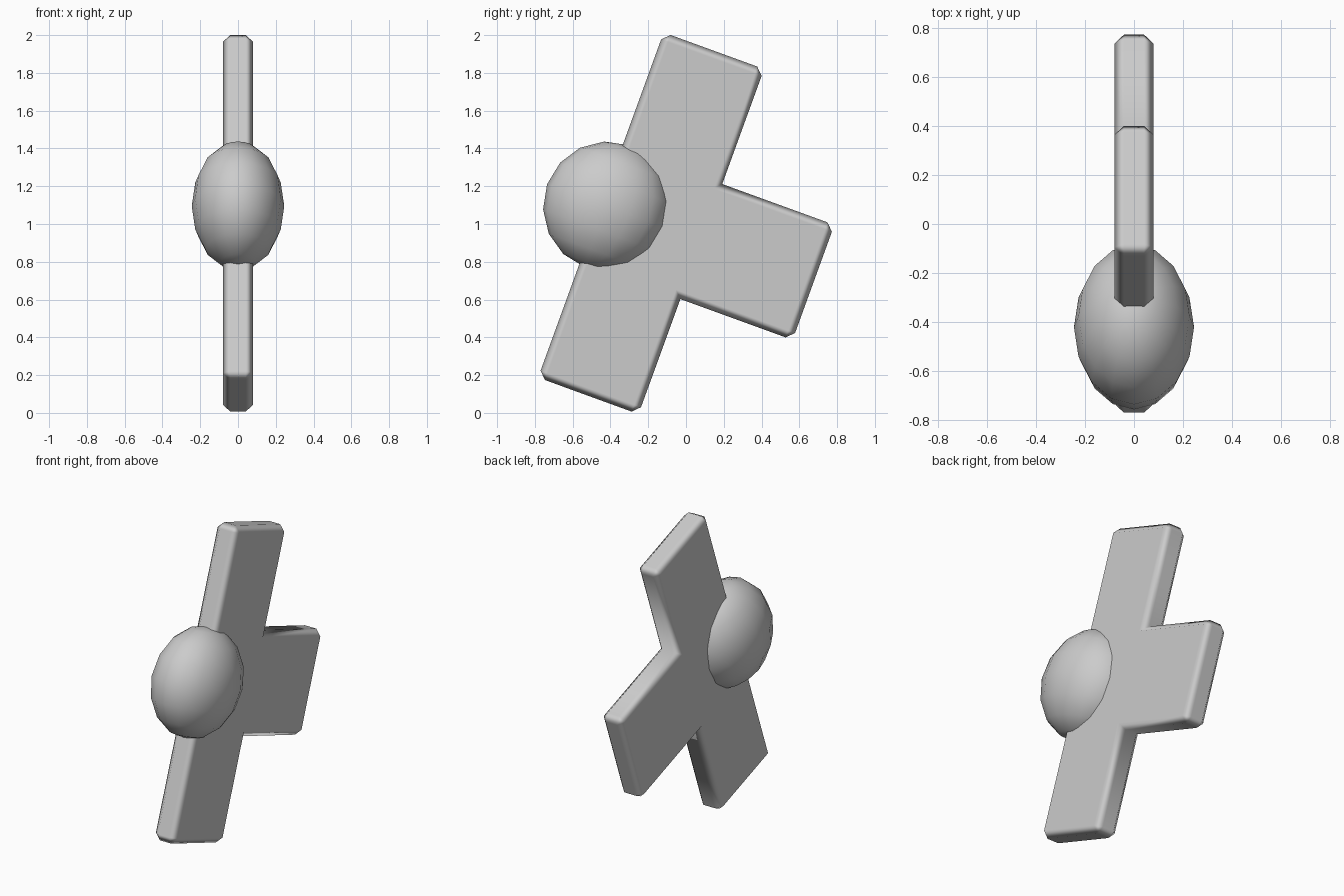
import bpy, bmesh, math
from mathutils import Matrix

if "Cube" in bpy.data.objects:
    bpy.data.objects.remove(bpy.data.objects["Cube"])

TILT = Matrix.Rotation(math.radians(-20), 4, 'X')   # whole model leans back


def finish(name, bm):
    bmesh.ops.transform(bm, matrix=TILT, verts=bm.verts)
    bmesh.ops.recalc_face_normals(bm, faces=bm.faces)
    for f in bm.faces:
        f.smooth = True
    mesh = bpy.data.meshes.new(name)
    bm.to_mesh(mesh)
    bm.free()
    ob = bpy.data.objects.new(name, mesh)
    bpy.context.collection.objects.link(ob)
    return ob


# T-shaped plate: profile in the untilted y/z plane, extruded along x
HALF = 0.08
profile = [(-0.80, -0.092), (-0.234, -0.092), (-0.234, 0.556), (0.398, 0.556),
           (0.398, 1.204), (-0.234, 1.204), (-0.234, 1.852), (-0.80, 1.852)]
bm = bmesh.new()
face = bm.faces.new([bm.verts.new((-HALF, y, z)) for y, z in profile])
ext = bmesh.ops.extrude_face_region(bm, geom=[face])
bmesh.ops.translate(bm, vec=(2 * HALF, 0, 0),
                    verts=[v for v in ext['geom'] if isinstance(v, bmesh.types.BMVert)])
bmesh.ops.recalc_face_normals(bm, faces=bm.faces)
# chamfer every edge except the two inner corners
edges = [e for e in bm.edges if e.is_convex or
         abs(e.verts[0].co.x - e.verts[1].co.x) < 1e-4]
bmesh.ops.bevel(bm, geom=edges, offset=0.039, offset_type='OFFSET',
                segments=1, profile=0.5, affect='EDGES')
plate = finish("t_plate", bm)
wn = plate.modifiers.new("weighted_normals", 'WEIGHTED_NORMAL')
wn.weight = 100

# Flattened low-poly ball set into the straight side
bm = bmesh.new()
bmesh.ops.create_uvsphere(bm, u_segments=16, v_segments=8, radius=1)
bmesh.ops.transform(bm, verts=bm.verts,
                    matrix=Matrix.Translation((0, -0.77, 0.885)) @
                    Matrix.Diagonal((0.245, 0.335, 0.343, 1)))
finish("side_ball", bm)
